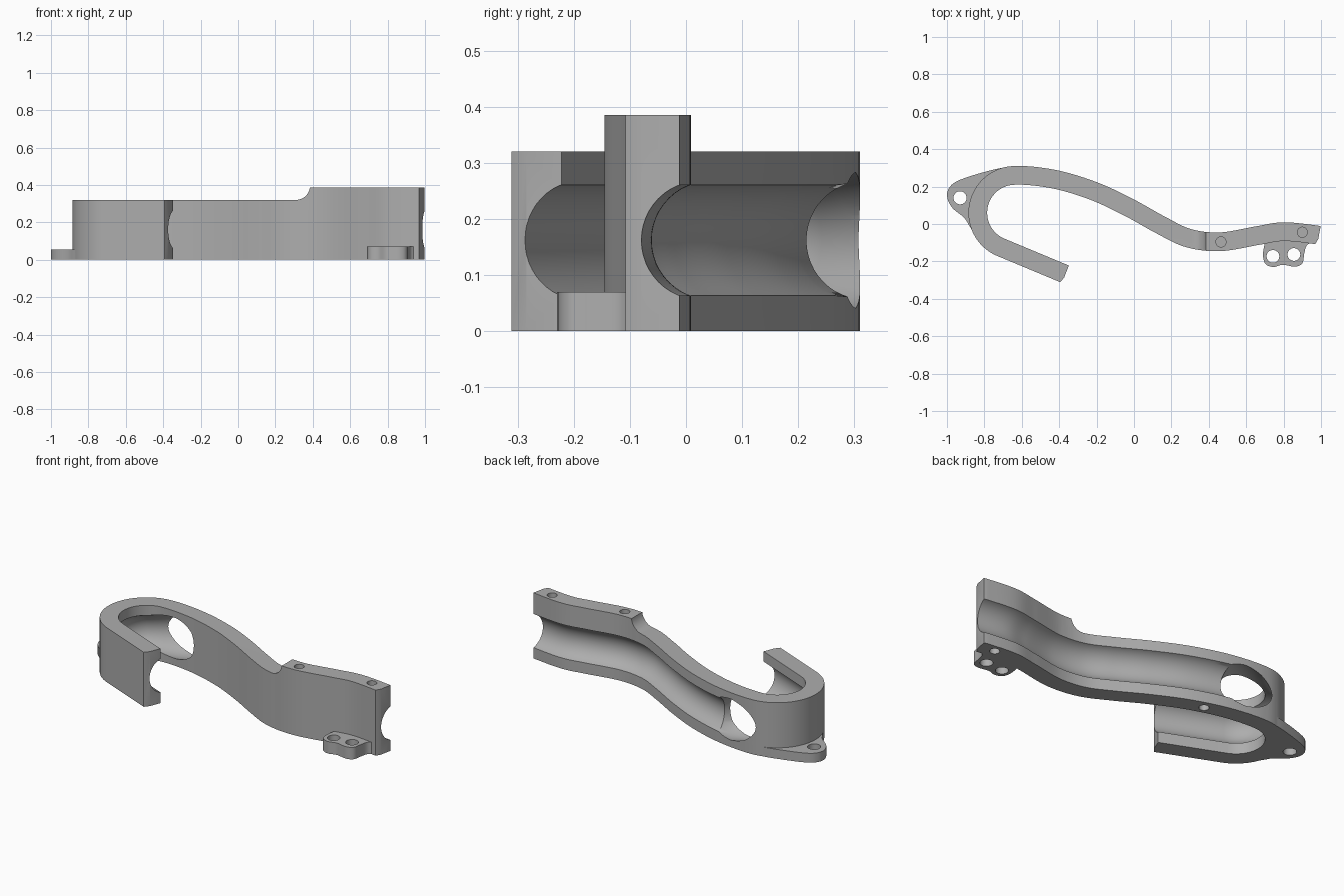
import bpy, bmesh, math
from mathutils import Vector

cube = bpy.data.objects.get("Cube")
if cube:
    bpy.data.objects.remove(cube)

grey = bpy.data.materials.new("plain_grey")
grey.use_nodes = True
COLOUR = (0.42, 0.42, 0.42, 1)
grey.diffuse_color = COLOUR
grey.node_tree.nodes["Principled BSDF"].inputs["Base Color"].default_value = COLOUR


def make_object(name, bm):
    bmesh.ops.recalc_face_normals(bm, faces=bm.faces)
    mesh = bpy.data.meshes.new(name)
    bm.to_mesh(mesh)
    bm.free()
    mesh.materials.append(grey)
    ob = bpy.data.objects.new(name, mesh)
    bpy.context.collection.objects.link(ob)
    return ob


def prism(name, outline, low, high, along_y=False):
    """Extrude an outline along z, or an xz outline along y."""
    bm = bmesh.new()
    place = (lambda a, b, h: (a, h, b)) if along_y else (lambda a, b, h: (a, b, h))
    face = bm.faces.new([bm.verts.new(place(a, b, low)) for a, b in outline])
    ext = bmesh.ops.extrude_face_region(bm, geom=[face])
    verts = [g for g in ext["geom"] if isinstance(g, bmesh.types.BMVert)]
    bmesh.ops.translate(bm, verts=verts, vec=place(0, 0, high - low))
    return make_object(name, bm)


def spline(points, steps):
    """Smooth curve through all but the first and last point."""
    pts = [Vector(p) for p in points]
    out = []
    for a, b, c, d in zip(pts, pts[1:], pts[2:], pts[3:]):
        for i in range(steps):
            t = i / steps
            out.append(0.5 * (2 * b + (c - a) * t + (2 * a - 5 * b + 4 * c - d) * t * t
                              + (3 * b - a - 3 * c + d) * t ** 3))
    return out + [pts[-2]]


def normals(path):
    out = []
    for i in range(len(path)):
        a, b = path[max(i - 1, 0)], path[min(i + 1, len(path) - 1)]
        if 0 < i < len(path) - 1:
            d = (path[i] - a).normalized() + (b - path[i]).normalized()
        else:
            d = b - a
        out.append(Vector((d.y, -d.x)).normalized())
    return out


def sweep(name, path, radii, z, sides=48):
    bm = bmesh.new()
    rings = []
    for p, n, r in zip(path, normals(path), radii):
        ring = []
        for k in range(sides):
            a = math.tau * k / sides
            q = p + n * r * math.cos(a)
            ring.append(bm.verts.new((q.x, q.y, z + r * math.sin(a))))
        rings.append(ring)
    for r0, r1 in zip(rings, rings[1:]):
        for k in range(sides):
            j = (k + 1) % sides
            bm.faces.new((r0[k], r0[j], r1[j], r1[k]))
    bm.faces.new(rings[0])
    bm.faces.new(rings[-1])
    return make_object(name, bm)


def boolean(target, tool, operation):
    mod = target.modifiers.new("join", "BOOLEAN")
    mod.operation, mod.solver, mod.object = operation, "EXACT", tool
    bpy.ops.object.select_all(action="DESELECT")
    bpy.context.view_layer.objects.active = target
    target.select_set(True)
    bpy.ops.object.modifier_apply(modifier=mod.name)
    bpy.data.objects.remove(tool)


def drill(target, x, y, r, low, high):
    circle = [(x + r * math.cos(math.tau * k / 32), y + r * math.sin(math.tau * k / 32))
              for k in range(32)]
    boolean(target, prism("drill", circle, low, high), "DIFFERENCE")


# Centre line of the wall: wavy back, round hook, straight arm
CENTRE, BEND = Vector((-0.635, 0.06)), 0.2


def on_arc(deg, r=BEND):
    a = math.radians(deg)
    return CENTRE + Vector((math.cos(a), math.sin(a))) * r


wave = spline([(1.1, -0.08), (0.975, -0.058), (0.8, -0.041), (0.66, -0.062), (0.46, -0.095),
               (0.29, -0.075), (0.14, -0.004), (-0.03, 0.09), (-0.22, 0.178),
               (-0.43, 0.24), on_arc(90), on_arc(125)], 10)
arc = [on_arc(d) for d in range(94, 248, 4)] + [on_arc(247.4)]
arm_end = Vector((-0.375, -0.265))
line = wave + arc + [arm_end]
norm = normals(line)
norm[-2] = (arc[-1] - CENTRE).normalized()

# Wall with shaped ends
HALF = 0.05
outer = [p + n * HALF for p, n in zip(line, norm)]
inner = [p - n * HALF for p, n in zip(line, norm)]
outline = (outer + [Vector((-0.373, -0.285)), Vector((-0.348, -0.222))] + inner[::-1]
           + [Vector((0.985, -0.08)), Vector((0.998, -0.012))])
body = prism("hooked_bracket", outline, 0, 0.385)

# Lower the top of the hook side, with a rounded step up
fillet = [(0.31 + 0.075 * math.sin(a), 0.395 - 0.075 * math.cos(a))
          for a in [math.pi / 2 * k / 12 for k in range(13)]]
boolean(body, prism("step_cutter", [(-1.3, 0.32)] + fillet + [(0.385, 0.6), (-1.3, 0.6)],
                    -1, 1, True), "DIFFERENCE")

# Pipe channel: outside the back, through the wall, inside the hook
OFF, PIPE = 0.085, 0.105
back = [p + n * OFF for p, n in zip(wave, normals(wave)) if p.x > -0.35]
back.insert(0, back[0] + (back[0] - back[1]).normalized() * 0.15)
bend = [on_arc(d, BEND - OFF) for d in range(120, 248, 4)] + [on_arc(247.4, BEND - OFF)]
kink = Vector((-0.42, 0.318))
through = [kink.lerp(bend[0], t) for t in (0, 0.25, 0.5, 0.75)]
run = (arm_end - arc[-1]) * 1.3
path = back + through + bend + [bend[-1] + run]
radii = ([PIPE] * len(back) + [PIPE, 0.124, 0.124, 0.114] + [PIPE] * (len(bend) + 1))
boolean(body, sweep("pipe_cutter", path, radii, 0.162), "DIFFERENCE")

# Left ear, tucked under the hook wall
ear_curve = spline([(-0.5, 0.31), (-0.68, 0.303), (-0.8, 0.278), (-0.94, 0.232), (-0.99, 0.19),
                    (-0.998, 0.14), (-0.97, 0.085), (-0.91, 0.035), (-0.88, -0.01),
                    (-0.855, -0.05), (-0.83, -0.08)], 6)
ear = prism("ear", ear_curve + [on_arc(d, 0.215) for d in range(205, 95, -8)], 0, 0.055)
boolean(body, ear, "UNION")
drill(body, -0.93, 0.14, 0.035, -0.1, 0.2)

# Front tab with two holes
tab_curve = spline([(0.7, 0.0), (0.7, -0.09), (0.69, -0.16), (0.702, -0.212), (0.745, -0.23),
                    (0.795, -0.218), (0.86, -0.228), (0.9, -0.21), (0.91, -0.16),
                    (0.922, -0.118), (0.95, -0.098), (0.98, -0.09)], 6)
tab = prism("tab", tab_curve + [Vector((0.93, -0.075)), Vector((0.72, -0.075))], 0, 0.07)
boolean(body, tab, "UNION")
for x, y in ((0.743, -0.173), (0.855, -0.163)):
    drill(body, x, y, 0.034, -0.1, 0.12)

# Blind screw holes on top and underneath
for x, y in ((0.465, -0.096), (0.9, -0.044)):
    drill(body, x, y, 0.027, 0.29, 0.5)
for x, y in ((0.9, -0.044), (-0.3, 0.203)):
    drill(body, x, y, 0.027, -0.1, 0.05)

bpy.ops.object.select_all(action="DESELECT")
bpy.context.view_layer.objects.active = body
body.select_set(True)
bpy.ops.object.shade_smooth_by_angle(angle=math.radians(30))
